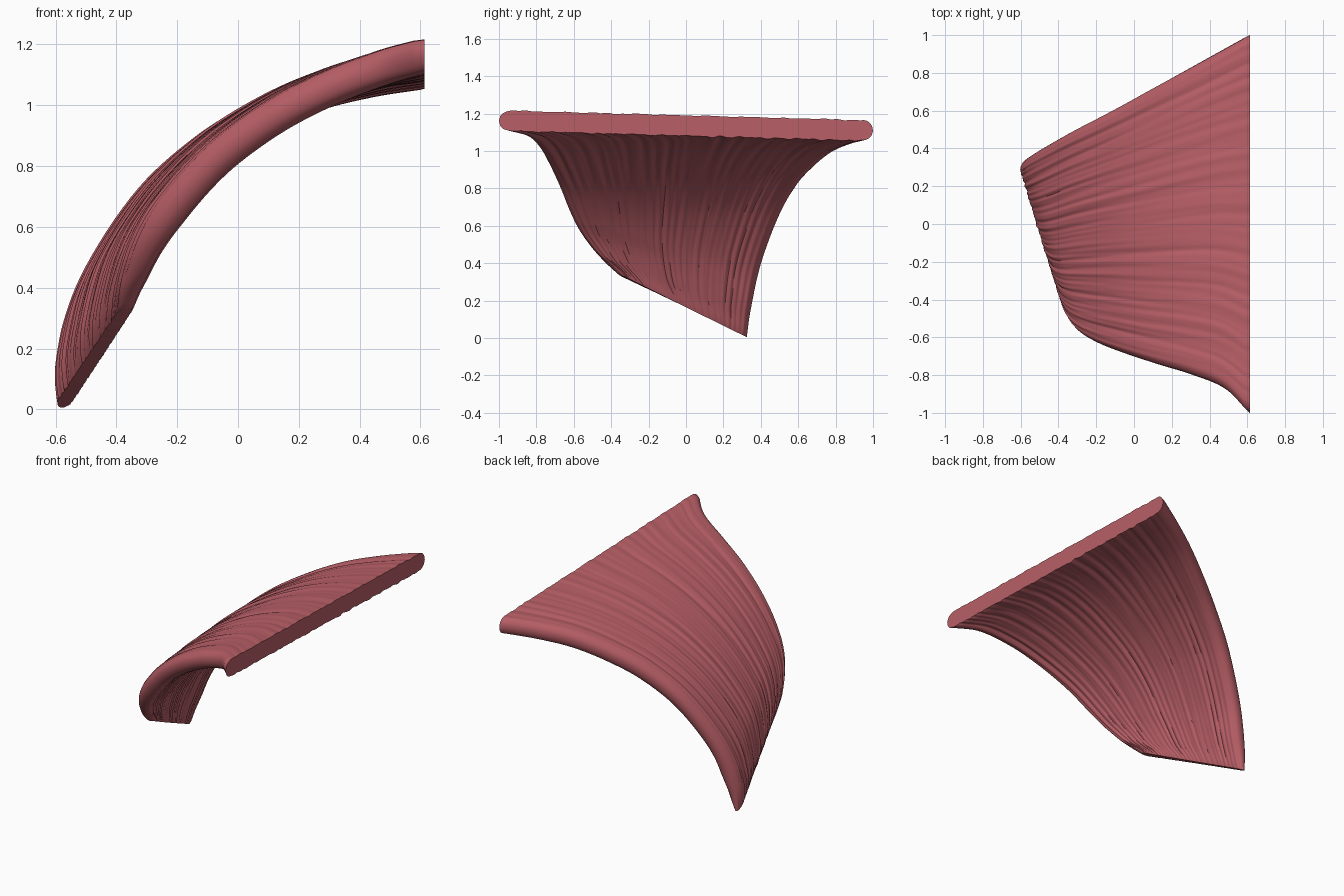
import bpy, bmesh, math, random
from mathutils import Vector

if "Cube" in bpy.data.objects:
    bpy.data.objects.remove(bpy.data.objects["Cube"])

random.seed(7)
ACROSS, ALONG = 200, 60      # samples per face across the sheet, rings along it
HALF = 0.056                 # half thickness

# Rails of the two long edges, from the narrow lower end to the wide upper end
FRONT = [(-.36, -.36, .34), (-.325, -.475, .45), (-.27, -.565, .57), (-.185, -.625, .69),
         (-.055, -.68, .83), (.12, -.74, .96), (.3, -.795, 1.055), (.48, -.87, 1.125),
         (.61, -1.0, 1.163)]
BACK = [(-.583, .325, .006), (-.56, .345, .15), (-.475, .40, .40), (-.3, .50, .67),
        (-.11, .6, .845), (.07, .7, .955), (.25, .8, 1.035), (.43, .9, 1.08),
        (.61, 1.0, 1.108)]


def rail(points, u):
    """Smooth curve through the points, u in 0..1."""
    p = [Vector(q) for q in points]
    p = [2 * p[0] - p[1]] + p + [2 * p[-1] - p[-2]]
    f = u * (len(points) - 1)
    i = min(int(f), len(points) - 2)
    t = f - i
    a, b, c, d = p[i:i + 4]
    return 0.5 * (2 * b + (c - a) * t + (2 * a - 5 * b + 4 * c - d) * t * t
                  + (3 * b - a - 3 * c + d) * t ** 3)


def sheet(u, s):
    """Middle surface of the muscle."""
    return rail(FRONT, u).lerp(rail(BACK, u), s)


# Fibre grooves: waves across the sheet that drift slowly along it
def make_waves():
    return [(random.uniform(10, 75), random.uniform(0, 6.28),
             random.uniform(-3, 3), random.uniform(0, 6.28)) for _ in range(10)]


WAVES = {1: make_waves(), -1: make_waves()}


def fibre(u, s, side):
    total = 0
    for freq, phase, drift, swell in WAVES[side]:
        w = abs(math.sin(freq * s * 1.6 + phase + drift * u))
        total += (w - 0.64) * (0.7 + 0.5 * math.sin(3 * u + swell))
    return 0.0027 * total


def skin(u, s, side):
    e = 1e-3
    s0, u0 = min(max(s, e), 1 - e), min(max(u, e), 1 - e)
    du = sheet(u0 + e, s0) - sheet(u0 - e, s0)
    ds = sheet(u0, s0 + e) - sheet(u0, s0 - e)
    n = du.cross(ds).normalized()
    # rounded long edges, thinner lower tip that reaches further up at the front
    width = (rail(BACK, u) - rail(FRONT, u)).length
    edge = min(s, 1 - s) * width
    r = min(edge / 0.06, 1.0)
    round_edge = math.sqrt(max(0, 1 - (1 - r) ** 2))
    reach = 0.34 - 0.18 * s
    tip = 0.42 + 0.58 * min(u / reach, 1) ** 0.7
    bulge = 0.013 * math.sin(math.pi * s) * math.sin(math.pi * u) ** 0.7 if 0 < u < 1 else 0
    off = side * (HALF + fibre(u, s, side)) * round_edge * tip + bulge
    p = sheet(u, s) + n * off
    p.x = 0.613 if u >= 1 else min(p.x, 0.611)
    return p


# Closed cross-section loops, samples packed towards both rounded edges
def spread(k):
    t = k / ACROSS
    return 0.6 * t + 0.4 * (1 - math.cos(math.pi * t)) / 2


ring = [(spread(k), 1) for k in range(ACROSS + 1)]
ring += [(spread(k), -1) for k in range(ACROSS - 1, 0, -1)]

bm = bmesh.new()
loops = [[bm.verts.new(skin(j / ALONG, s, side)) for s, side in ring]
         for j in range(ALONG + 1)]
n = len(ring)
for a, b in zip(loops, loops[1:]):
    for k in range(n):
        bm.faces.new((a[k], a[(k + 1) % n], b[(k + 1) % n], b[k]))

# End caps as strips between upper and lower skin
for loop in (loops[0], loops[-1]):
    bm.faces.new((loop[0], loop[1], loop[-1]))
    for k in range(1, ACROSS - 1):
        bm.faces.new((loop[k], loop[k + 1], loop[n - k - 1], loop[n - k]))
    bm.faces.new((loop[ACROSS - 1], loop[ACROSS], loop[ACROSS + 1]))
bmesh.ops.recalc_face_normals(bm, faces=bm.faces)

mesh = bpy.data.meshes.new("muscle_sheet")
bm.to_mesh(mesh)
bm.free()
muscle = bpy.data.objects.new("muscle_sheet", mesh)
bpy.context.collection.objects.link(muscle)

# Muscle red
red = bpy.data.materials.new("muscle_red")
red.diffuse_color = (0.48, 0.115, 0.135, 1)
red.use_nodes = True
red.node_tree.nodes["Principled BSDF"].inputs["Base Color"].default_value = red.diffuse_color
mesh.materials.append(red)

bpy.context.view_layer.objects.active = muscle
muscle.select_set(True)
bpy.ops.object.shade_smooth_by_angle(angle=math.radians(40))
